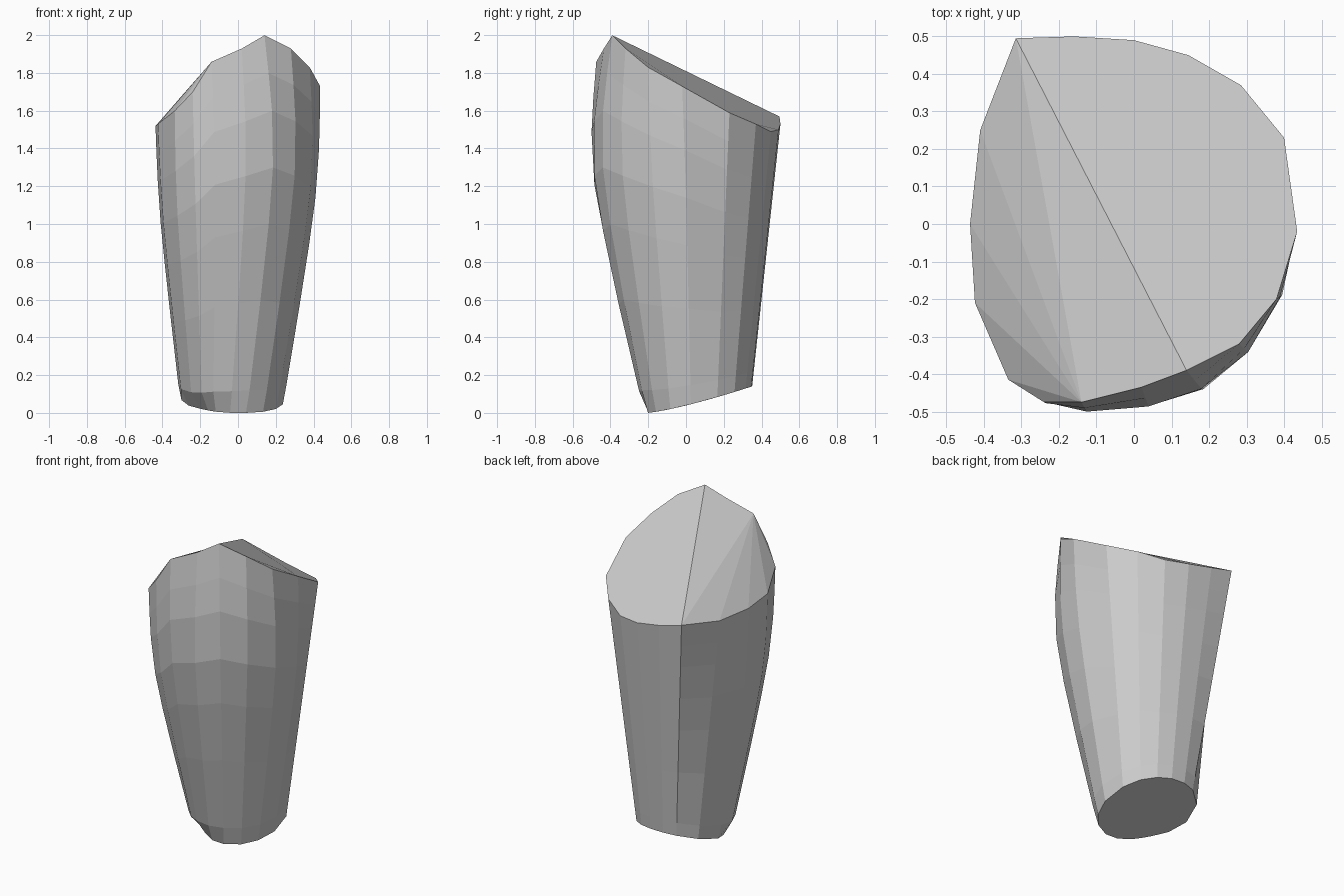
import bpy, bmesh
from math import sin, cos, radians, atan2, pi
from mathutils import Vector

if "Cube" in bpy.data.objects:
    bpy.data.objects.remove(bpy.data.objects["Cube"])

# Slanted top rim, starting at the peak and running anticlockwise
rim = [(.14, -.39, 2.0), (.28, -.32, 1.93), (.38, -.20, 1.83), (.435, -.02, 1.73),
       (.40, .23, 1.59), (.285, .37, 1.53), (.145, .45, 1.49), (0, .49, 1.50),
       (-.16, .50, 1.53), (-.315, .495, 1.57), (-.41, .25, 1.53), (-.437, .0, 1.52),
       (-.424, -.21, 1.53), (-.335, -.415, 1.60), (-.24, -.475, 1.70),
       (-.14, -.475, 1.86), (.02, -.435, 1.93)]
n = len(rim)

# Fullest outline of the body (x, y) where it bulges; other columns are straight
bulge = {0: (.185, -.44), 1: (.30, -.335), 2: (.385, -.175), 3: (.41, 0),
         11: (-.41, .0), 12: (-.395, -.195), 13: (-.32, -.37),
         14: (-.225, -.45), 15: (-.12, -.485), 16: (.04, -.485)}

# Height fraction along each column and share of the bulge there
levels = [(0, 0), (.06, .16), (.3, .6), (.5, .9), (.65, 1), (.8, .75), (.9, .4), (1, 0)]


def base_point(i, chamfered):
    uniform = radians(-84 + 360 * i / n)
    direction = atan2(rim[i][1], rim[i][0])
    if direction < -pi / 2 + .3 and i > 8:
        direction += 2 * pi
    a = .3 * uniform + .7 * direction
    k = 1 + .08 * max(0, cos(a - radians(135))) ** 4
    if chamfered:
        k -= .2 * max(0, cos(a - radians(225))) ** 4
    x, y = -.03 + .27 * k * cos(a), .065 + .28 * k * sin(a)
    return Vector((x, y, .14 * max(0, (y + .215) / .56) ** 1.3))


bm = bmesh.new()
rings = []
for t, share in levels:
    ring = []
    for i, r in enumerate(rim):
        low, high = base_point(i, t == 0), Vector(r)
        p = low.lerp(high, t)
        if i in bulge:
            mid = low.lerp(high, .65)
            p += share * Vector((bulge[i][0] - mid.x, bulge[i][1] - mid.y, 0))
        ring.append(bm.verts.new(p))
    rings.append(ring)

# Side wall
for a, b in zip(rings, rings[1:]):
    for i in range(n):
        j = (i + 1) % n
        bm.faces.new((a[i], a[j], b[j], b[i]))

# Bottom and faceted slanted top
bm.faces.new(rings[0][::-1])
top = rings[-1]
bm.faces.new(top[:10])
bm.faces.new((top[9], top[15], top[16], top[0]))
for i in range(9, 14):
    bm.faces.new((top[i], top[i + 1], top[15]))
bmesh.ops.recalc_face_normals(bm, faces=bm.faces)

# Stand on the ground
drop = min(v.co.z for v in bm.verts)
for v in bm.verts:
    v.co.z -= drop

mesh = bpy.data.meshes.new("tapered_limb")
bm.to_mesh(mesh)
bm.free()
bpy.context.collection.objects.link(bpy.data.objects.new("tapered_limb", mesh))
